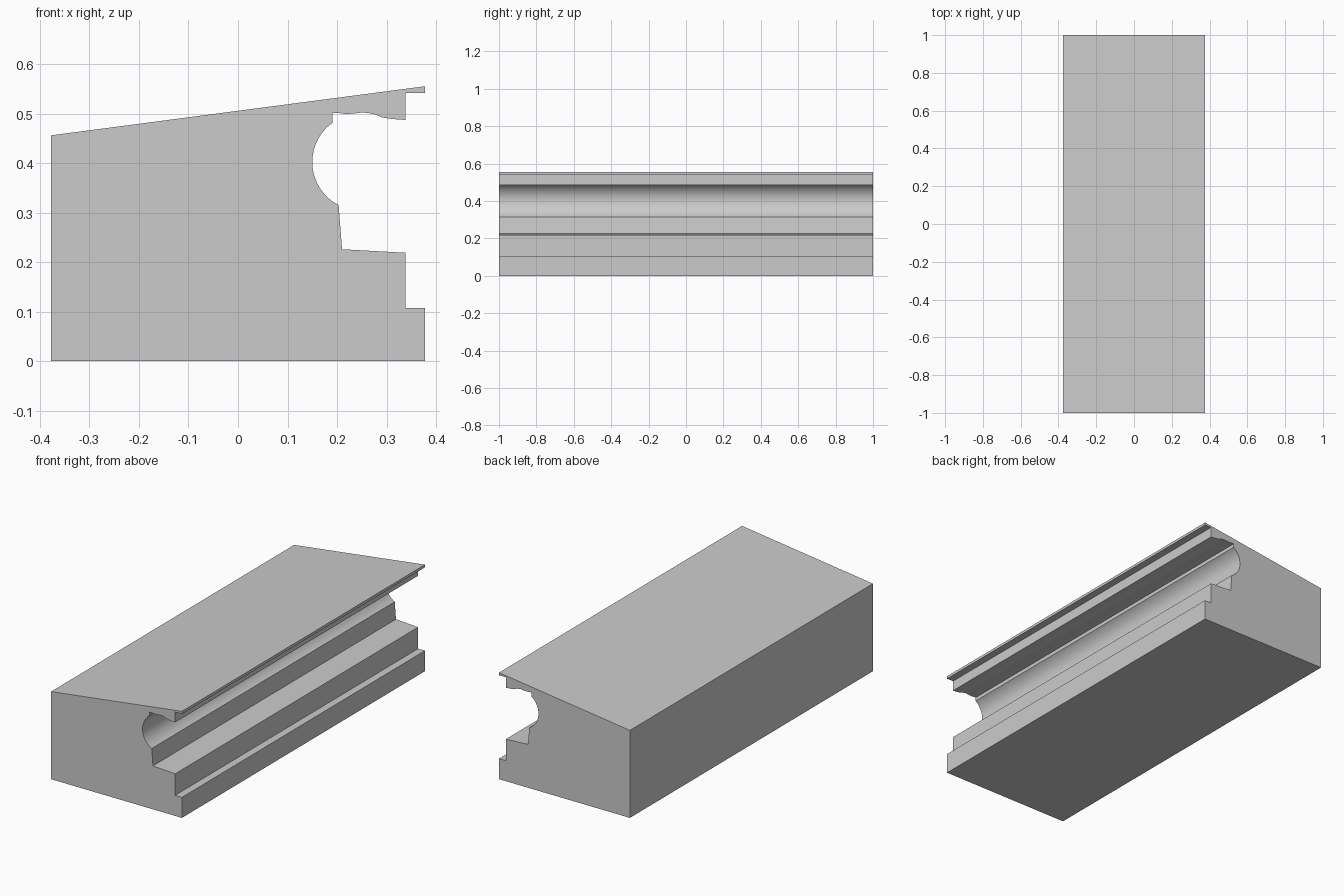
import bpy
import bmesh
from math import atan2, cos, sin, tau, radians

cube = bpy.data.objects.get("Cube")
if cube:
    bpy.data.objects.remove(cube)

HALF_LENGTH = 1.0


def flat_material(name, rgb):
    mat = bpy.data.materials.new(name)
    mat.use_nodes = True
    color = (*rgb, 1.0)
    mat.diffuse_color = color
    mat.node_tree.nodes["Principled BSDF"].inputs["Base Color"].default_value = color
    return mat


def arc(center, radius, start, end, steps):
    """Clockwise arc around a centre, from the angle of start to that of end."""
    cx, cz = center
    a = atan2(start[1] - cz, start[0] - cx) % tau
    b = atan2(end[1] - cz, end[0] - cx) % tau
    return [(cx + radius * cos(a + (b - a) * i / steps),
             cz + radius * sin(a + (b - a) * i / steps)) for i in range(steps + 1)]


def extrude_profile(name, profile, mat):
    bm = bmesh.new()
    face = bm.faces.new([bm.verts.new((x, -HALF_LENGTH, z)) for x, z in profile])
    result = bmesh.ops.extrude_face_region(bm, geom=[face])
    moved = [v for v in result["geom"] if isinstance(v, bmesh.types.BMVert)]
    bmesh.ops.translate(bm, verts=moved, vec=(0, 2 * HALF_LENGTH, 0))
    bmesh.ops.recalc_face_normals(bm, faces=bm.faces)
    mesh = bpy.data.meshes.new(name)
    bm.to_mesh(mesh)
    bm.free()
    mesh.materials.append(mat)
    obj = bpy.data.objects.new(name, mesh)
    bpy.context.collection.objects.link(obj)
    return obj


# Base with stepped ledge
lower = [(-0.377, 0), (0.377, 0), (0.377, 0.107), (0.338, 0.107),
         (0.338, 0.219), (0.21, 0.226)]

# Round channel
channel = arc((0.2475, 0.402), 0.0975, (0.203, 0.315), (0.191, 0.482), 28)

# Wavy channel roof, drip lip and sloped top
upper = [(0.191, 0.501), (0.203, 0.501), (0.218, 0.499), (0.235, 0.5),
         (0.25, 0.502), (0.263, 0.501), (0.277, 0.498), (0.291, 0.492),
         (0.31, 0.489), (0.338, 0.487), (0.338, 0.541), (0.377, 0.541),
         (0.377, 0.555), (-0.377, 0.456)]

grey = flat_material("light grey", (0.6, 0.6, 0.6))
block = extrude_profile("grooved_block", lower + channel + upper, grey)

# Smooth channel, crisp edges
bpy.ops.object.select_all(action="DESELECT")
block.select_set(True)
bpy.context.view_layer.objects.active = block
bpy.ops.object.shade_smooth_by_angle(angle=radians(25))
